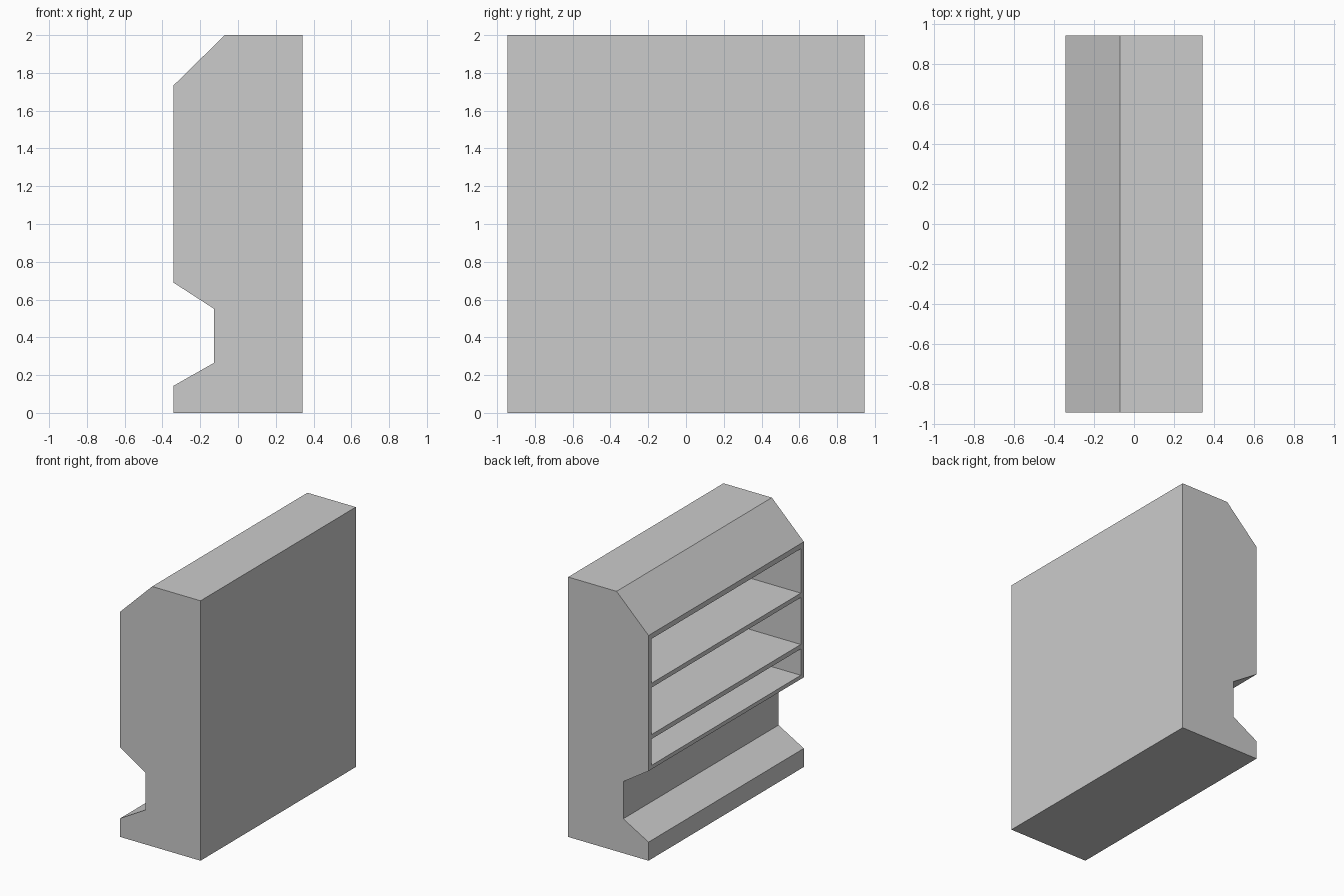
import bpy
import bmesh
from mathutils import Matrix, Vector

cube = bpy.data.objects.get("Cube")
if cube:
    bpy.data.objects.remove(cube, do_unlink=True)

HALF_X, HALF_Y = 0.342, 0.944
WALL = 0.037

# Material
grey = bpy.data.materials.new("light_grey")
grey.use_nodes = True
grey.diffuse_color = (0.6, 0.6, 0.6, 1)
grey.node_tree.nodes["Principled BSDF"].inputs["Base Color"].default_value = (0.6, 0.6, 0.6, 1)


def make_object(name, bm):
    bmesh.ops.recalc_face_normals(bm, faces=bm.faces)
    mesh = bpy.data.meshes.new(name)
    bm.to_mesh(mesh)
    bm.free()
    mesh.materials.append(grey)
    obj = bpy.data.objects.new(name, mesh)
    bpy.context.collection.objects.link(obj)
    return obj


# Cabinet body: side profile (x, z) with sloped top and toe recess, run along y
profile = [(-HALF_X, 0), (HALF_X, 0), (HALF_X, 2), (-0.07, 2), (-HALF_X, 1.733),
           (-HALF_X, 0.69), (-0.127, 0.551), (-0.127, 0.265), (-HALF_X, 0.143)]
bm = bmesh.new()
side = bm.faces.new([bm.verts.new((x, -HALF_Y, z)) for x, z in profile])
run = bmesh.ops.extrude_face_region(bm, geom=[side])
bmesh.ops.translate(bm, vec=(0, 2 * HALF_Y, 0),
                    verts=[v for v in run["geom"] if isinstance(v, bmesh.types.BMVert)])
cabinet = make_object("shelf_cabinet", bm)

# Shelf compartments, open towards -x: (bottom, top)
bm = bmesh.new()
x0, x1 = -HALF_X - 0.1, HALF_X - WALL
for bottom, top in [(0.72, 0.922), (0.957, 1.318), (1.352, 1.693)]:
    centre = Vector(((x0 + x1) / 2, 0, (bottom + top) / 2))
    size = Vector((x1 - x0, 2 * (HALF_Y - WALL), top - bottom))
    bmesh.ops.create_cube(bm, size=1, matrix=Matrix.LocRotScale(centre, None, size))
cutter = make_object("compartment_cutter", bm)
cutter.hide_render = True

# Carve the compartments, then discard the cutter
carve = cabinet.modifiers.new("compartments", 'BOOLEAN')
carve.operation = 'DIFFERENCE'
carve.solver = 'EXACT'
carve.object = cutter
bpy.context.view_layer.objects.active = cabinet
bpy.ops.object.modifier_apply(modifier=carve.name)
bpy.data.objects.remove(cutter, do_unlink=True)
